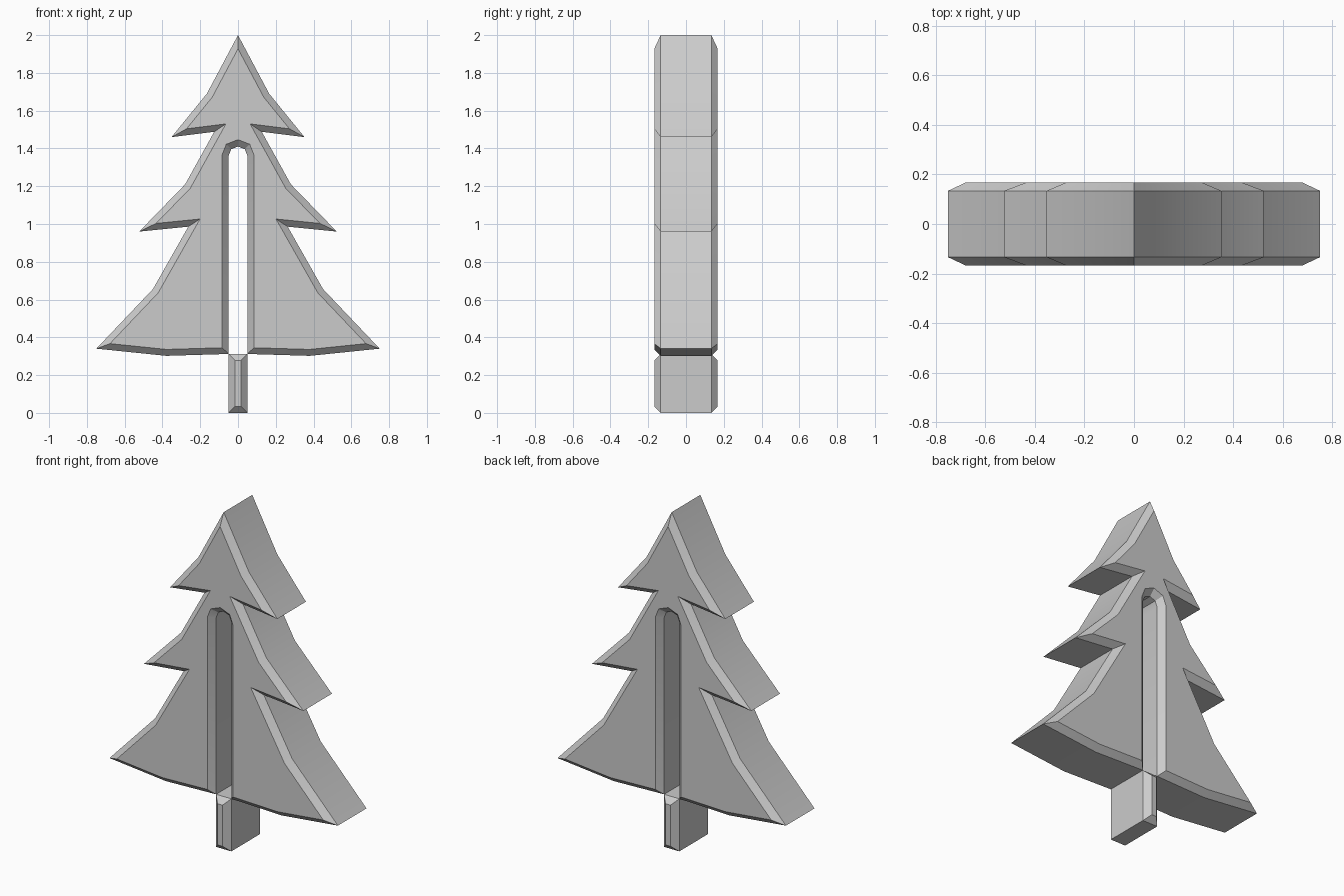
import bpy, bmesh
from mathutils import Vector

if "Cube" in bpy.data.objects:
    bpy.data.objects.remove(bpy.data.objects["Cube"])

HALF_DEPTH = 0.168
CHAMFER = 0.034

grey = bpy.data.materials.new("light grey")
grey.use_nodes = True
grey.diffuse_color = (0.6, 0.6, 0.6, 1)
grey.node_tree.nodes["Principled BSDF"].inputs["Base Color"].default_value = (0.6, 0.6, 0.6, 1)


def inset(points, distance):
    """Mitred inward offset of a counter-clockwise outline."""
    result = []
    for i, p in enumerate(points):
        before = (p - points[i - 1]).normalized()
        after = (points[(i + 1) % len(points)] - p).normalized()
        n1, n2 = Vector((-before.y, before.x)), Vector((-after.y, after.x))
        result.append(p + (n1 + n2) * distance / (1 + n1.dot(n2)))
    return result


def chamfered_slab(name, outline):
    """Extrude an x-z outline along y with chamfered front and back rims."""
    outline = [Vector(p) for p in outline]
    small = inset(outline, CHAMFER)
    edge = HALF_DEPTH - CHAMFER
    bm = bmesh.new()
    rings = [[bm.verts.new((p.x, y, p.y)) for p in pts]
             for pts, y in ((small, -HALF_DEPTH), (outline, -edge),
                            (outline, edge), (small, HALF_DEPTH))]
    for a, b in zip(rings, rings[1:]):
        for i in range(len(a)):
            bm.faces.new((a[i - 1], b[i - 1], b[i], a[i]))
    bm.faces.new(rings[0])
    bm.faces.new(rings[-1][::-1])
    bmesh.ops.recalc_face_normals(bm, faces=bm.faces)
    mesh = bpy.data.meshes.new(name)
    bm.to_mesh(mesh)
    bm.free()
    mesh.materials.append(grey)
    obj = bpy.data.objects.new(name, mesh)
    bpy.context.collection.objects.link(obj)
    bpy.ops.object.select_all(action='DESELECT')
    obj.select_set(True)
    bpy.context.view_layer.objects.active = obj
    bpy.ops.object.shade_smooth_by_angle(angle=0.5)


# Tree: right half of the outline, from the slot corner up to the tip
branches = [(0.05, 0.312), (0.38, 0.302), (0.75, 0.34), (0.45, 0.656),
            (0.263, 0.986), (0.523, 0.96), (0.28, 1.21),
            (0.126, 1.488), (0.352, 1.46), (0.165, 1.69)]
# Slot: right half of the arched opening, top to bottom
arch = [(0.036, 1.396), (0.05, 1.36)]


def flip(points):
    return [(-x, z) for x, z in reversed(points)]


chamfered_slab("tree_body", branches + [(0, 2)] + flip(branches)
               + flip(arch) + [(0, 1.41)] + arch)

# Trunk below the slot
chamfered_slab("trunk", [(-0.05, 0), (0.05, 0), (0.05, 0.312), (-0.05, 0.312)])
